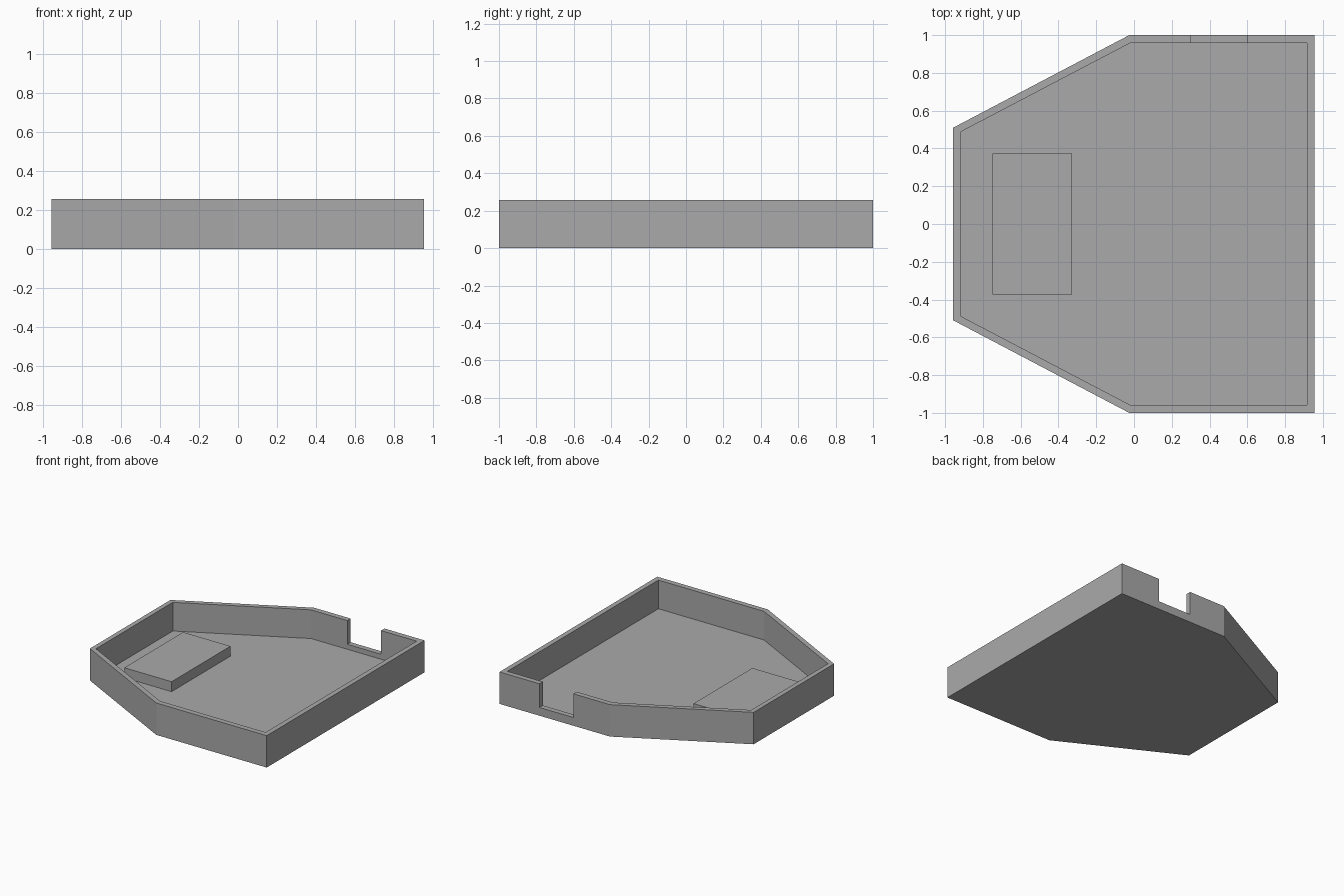
import bpy
import bmesh

cube = bpy.data.objects.get("Cube")
if cube:
    bpy.data.objects.remove(cube, do_unlink=True)

FLOOR, SILL, TOP = 0.026, 0.066, 0.256

grey = bpy.data.materials.new("plain grey")
grey.use_nodes = True
grey.diffuse_color = (0.4, 0.4, 0.4, 1)
grey.node_tree.nodes["Principled BSDF"].inputs["Base Color"].default_value = grey.diffuse_color


def finish(name, bm):
    """Weld, orient and link a part."""
    bmesh.ops.remove_doubles(bm, verts=bm.verts, dist=1e-5)
    bmesh.ops.recalc_face_normals(bm, faces=bm.faces)
    mesh = bpy.data.meshes.new(name)
    bm.to_mesh(mesh)
    bm.free()
    mesh.materials.append(grey)
    obj = bpy.data.objects.new(name, mesh)
    bpy.context.collection.objects.link(obj)
    return obj


def face(bm, points):
    bm.faces.new([bm.verts.new(p) for p in points])


# Tray outline, outer and inner corners paired; the notch lies in the back wall
outer = [(0.955, -1), (0.955, 1), (0.6, 1), (0.3, 1),
         (-0.025, 1), (-0.957, 0.51), (-0.957, -0.51), (-0.025, -1)]
inner = [(0.915, -0.957), (0.915, 0.957), (0.6, 0.957), (0.3, 0.957),
         (-0.022, 0.957), (-0.919, 0.487), (-0.919, -0.487), (-0.022, -0.957)]
NOTCH = 2

# Tray: underside, floor, and one wall segment per outline edge
bm = bmesh.new()
face(bm, [(x, y, 0) for x, y in outer])
face(bm, [(x, y, FLOOR) for x, y in inner])
for i in range(len(outer)):
    j = (i + 1) % len(outer)
    a, b, c, d = outer[i], outer[j], inner[j], inner[i]
    bands = [SILL] if i == NOTCH else [SILL, TOP]
    low_out, low_in = 0, FLOOR
    for z in bands:
        face(bm, [(*a, low_out), (*b, low_out), (*b, z), (*a, z)])
        face(bm, [(*d, low_in), (*c, low_in), (*c, z), (*d, z)])
        low_out = low_in = z
    face(bm, [(*p, bands[-1]) for p in (a, b, c, d)])

# Side faces of the notch
for i in (NOTCH, NOTCH + 1):
    o, n = outer[i], inner[i]
    face(bm, [(*o, SILL), (*n, SILL), (*n, TOP), (*o, TOP)])
finish("tray", bm)

# Low raised platform on the floor
bm = bmesh.new()
bmesh.ops.create_cube(bm, size=1)
bmesh.ops.scale(bm, vec=(0.42, 0.746, 0.08), verts=bm.verts)
platform = finish("platform", bm)
platform.location = (-0.538, 0, FLOOR + 0.04)
